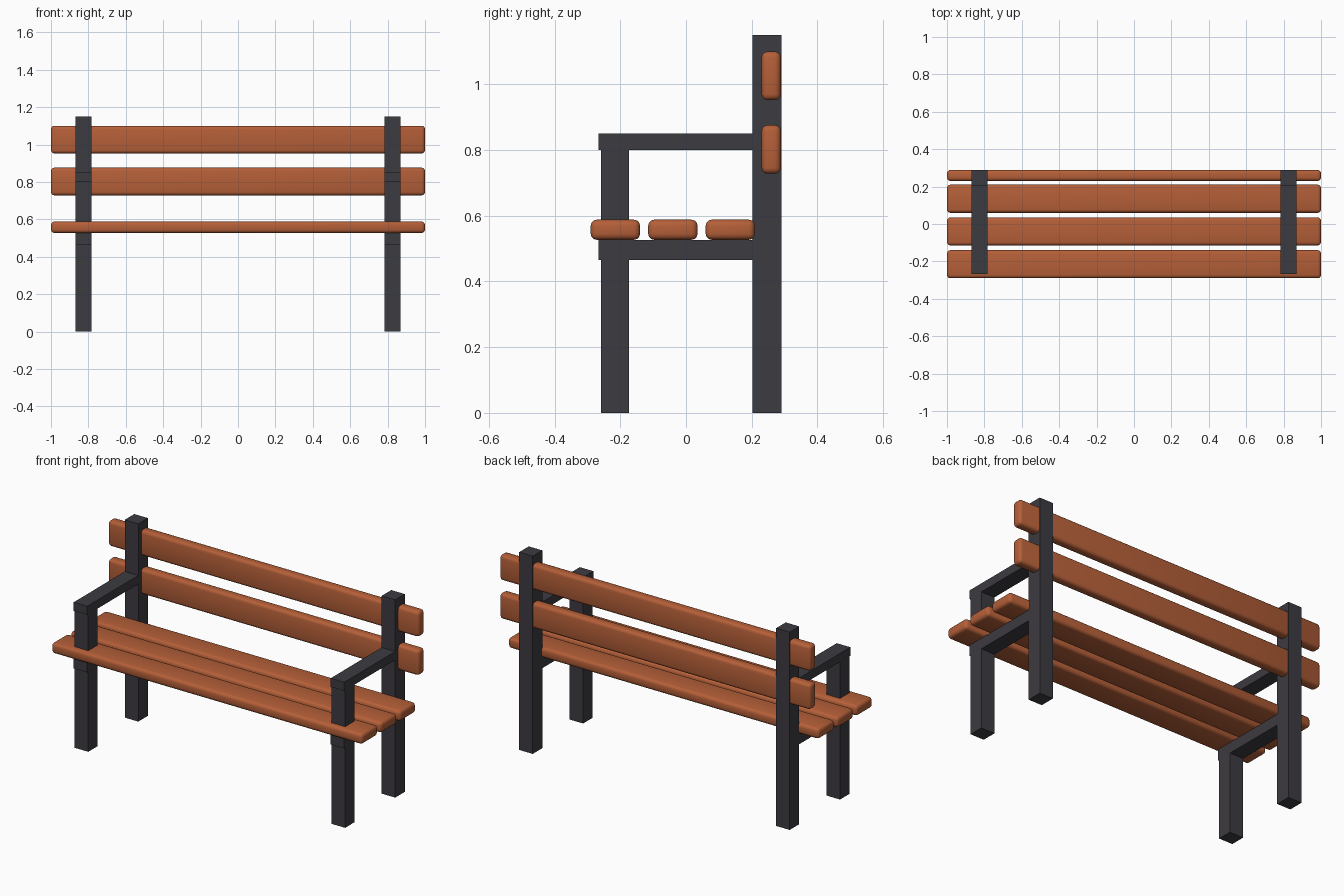
import bpy

cube = bpy.data.objects.get("Cube")
if cube:
    bpy.data.objects.remove(cube)


def material(name, color):
    mat = bpy.data.materials.new(name)
    mat.use_nodes = True
    mat.diffuse_color = color
    mat.node_tree.nodes["Principled BSDF"].inputs["Base Color"].default_value = color
    return mat


WOOD = material("orange brown wood", (0.46, 0.115, 0.04, 1))
IRON = material("dark grey iron", (0.046, 0.043, 0.052, 1))


def box(name, x, y, z, mat, bevel=0):
    """Box spanning the given (low, high) ranges, with optional rounded edges."""
    bpy.ops.mesh.primitive_cube_add(size=1, location=[sum(r) / 2 for r in (x, y, z)])
    obj = bpy.context.object
    obj.name = name
    obj.scale = [r[1] - r[0] for r in (x, y, z)]
    bpy.ops.object.transform_apply(location=False, rotation=False)
    obj.data.materials.append(mat)
    if bevel:
        mod = obj.modifiers.new("rounded edges", "BEVEL")
        mod.width = bevel
        mod.segments = 3
        bpy.ops.object.modifier_apply(modifier=mod.name)
        bpy.ops.object.shade_smooth_by_angle()
    return obj


# Seat slats
for i in range(3):
    front = -0.29 + i * 0.175
    box(f"seat_slat_{i + 1}", (-1, 1), (front, front + 0.15), (0.527, 0.588), WOOD, 0.018)

# Backrest slats, let into the rear posts
for name, low in (("lower", 0.728), ("upper", 0.952)):
    box(f"{name}_back_slat", (-1, 1), (0.23, 0.289), (low, low + 0.148), WOOD, 0.018)

# Iron frame on each side
for side, s in (("left", 1), ("right", -1)):
    x = sorted((s * 0.783, s * 0.87))
    box(f"{side}_front_leg", x, (-0.258, -0.173), (0, 0.80), IRON)
    box(f"{side}_rear_post", x, (0.202, 0.29), (0, 1.15), IRON)
    box(f"{side}_seat_rail", x, (-0.267, 0.202), (0.465, 0.527), IRON)
    box(f"{side}_armrest", x, (-0.267, 0.202), (0.80, 0.85), IRON)
